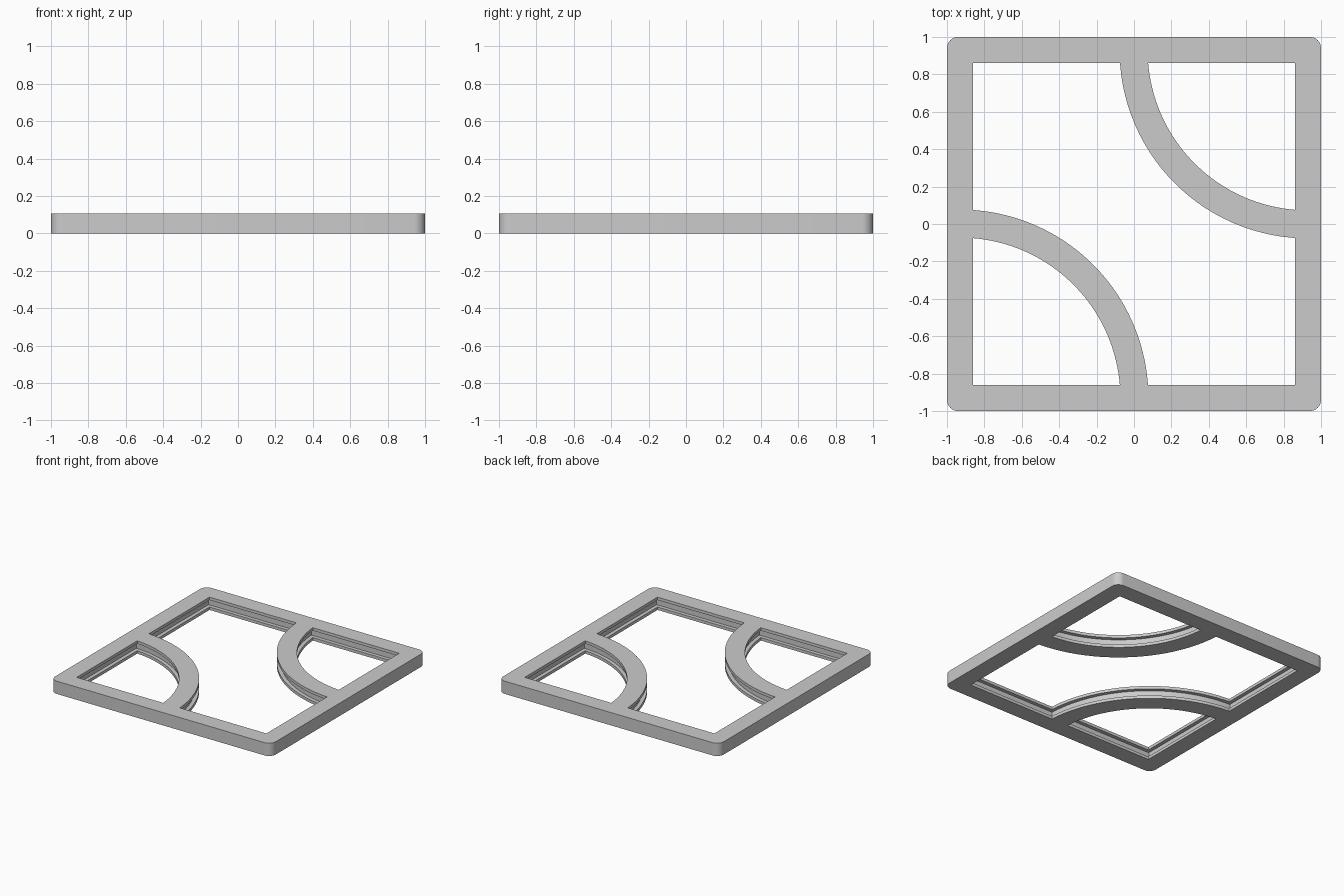
import bpy, bmesh
from math import sin, cos, asin, pi, radians

HEIGHT = 0.105
HALF = 0.86          # half width of the frame opening
CENTRE = 0.93        # centre of each curved bar, on the diagonal
R_IN, R_OUT = 0.857, 1.007
GROOVE = 0.03        # depth of the slot in the inner walls
LIP = 0.024          # thickness of the lips above and below the slot
STEPS = 40

if "Cube" in bpy.data.objects:
    bpy.data.objects.remove(bpy.data.objects["Cube"])

grey = bpy.data.materials.new("plain grey")
grey.use_nodes = True
colour = (0.6, 0.6, 0.6, 1)
grey.diffuse_color = colour
grey.node_tree.nodes["Principled BSDF"].inputs["Base Color"].default_value = colour


def arc(radius, half):
    """Curved bar edge in the front right corner, clipped to the opening."""
    a = asin((CENTRE - half) / radius)
    angles = [a + (pi / 2 - 2 * a) * i / STEPS for i in range(STEPS + 1)]
    return [(-CENTRE + radius * cos(t), -CENTRE + radius * sin(t)) for t in angles]


def corner_hole(d):
    h = HALF + d
    return [(-h, -h)] + arc(R_IN + d, h)


def middle_hole(d):
    h = HALF + d
    a = arc(R_OUT - d, h)
    return a[::-1] + [(h, -h)] + [(-x, -y) for x, y in a[::-1]] + [(-h, h)]


def turned(points):
    return [(-x, -y) for x, y in points]


def loft(name, layers):
    """Closed solid through a stack of (outline, z) layers."""
    bm = bmesh.new()
    rings = [[bm.verts.new((x, y, z)) for x, y in pts] for pts, z in layers]
    bm.faces.new(rings[0])
    bm.faces.new(rings[-1])
    for low, high in zip(rings, rings[1:]):
        for i in range(len(low)):
            j = (i + 1) % len(low)
            bm.faces.new((low[i], low[j], high[j], high[i]))
    bmesh.ops.recalc_face_normals(bm, faces=bm.faces)
    mesh = bpy.data.meshes.new(name)
    bm.to_mesh(mesh)
    bm.free()
    mesh.materials.append(grey)
    obj = bpy.data.objects.new(name, mesh)
    bpy.context.collection.objects.link(obj)
    return obj


# Rounded square slab
RADIUS = 0.06
outline = []
for k, (sx, sy) in enumerate([(1, 1), (-1, 1), (-1, -1), (1, -1)]):
    for i in range(9):
        t = (k + i / 8) * pi / 2
        outline.append((sx * (1 - RADIUS) + RADIUS * cos(t),
                        sy * (1 - RADIUS) + RADIUS * sin(t)))
frame = loft("slotted_frame", [(outline, 0), (outline, HEIGHT)])

# Openings, each widened in the middle to leave a slot in the walls
shapes = {
    "front_opening_cutter": corner_hole,
    "back_opening_cutter": lambda d: turned(corner_hole(d)),
    "middle_opening_cutter": middle_hole,
}
cutters = []
for name, shape in shapes.items():
    narrow, wide = shape(0), shape(GROOVE)
    cutter = loft(name, [(narrow, -0.1), (narrow, LIP), (wide, LIP),
                         (wide, HEIGHT - LIP), (narrow, HEIGHT - LIP), (narrow, 0.2)])
    cutter.hide_render = True
    mod = frame.modifiers.new(name, 'BOOLEAN')
    mod.operation = 'DIFFERENCE'
    mod.solver = 'EXACT'
    mod.object = cutter
    cutters.append(cutter)

bpy.context.view_layer.objects.active = frame
frame.select_set(True)
for name in shapes:
    bpy.ops.object.modifier_apply(modifier=name)
for cutter in cutters:
    bpy.data.objects.remove(cutter)
bpy.ops.object.shade_smooth_by_angle(angle=radians(30))
